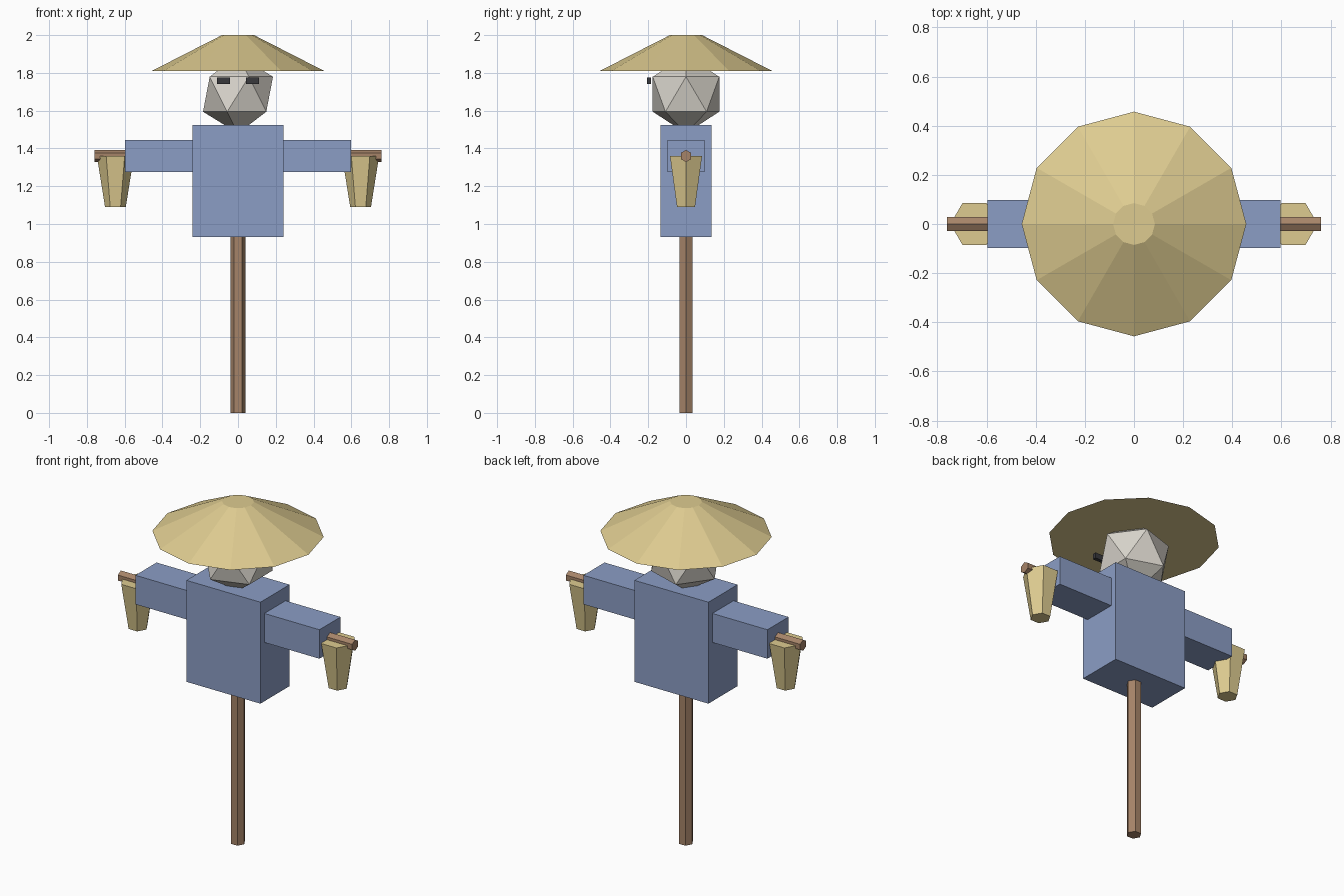
import bpy
import bmesh
from math import pi
from mathutils import Matrix, Vector

if "Cube" in bpy.data.objects:
    bpy.data.objects.remove(bpy.data.objects["Cube"])


def material(name, r, g, b):
    mat = bpy.data.materials.new(name)
    mat.use_nodes = True
    mat.diffuse_color = (r, g, b, 1)
    bsdf = mat.node_tree.nodes["Principled BSDF"]
    bsdf.inputs["Base Color"].default_value = (r, g, b, 1)
    bsdf.inputs["Roughness"].default_value = 0.9
    return mat


straw = material("straw", 0.73, 0.60, 0.28)
blue = material("blue cloth", 0.26, 0.34, 0.56)
wood = material("brown wood", 0.38, 0.23, 0.14)
sack = material("grey sackcloth", 0.69, 0.66, 0.60)
dark = material("charcoal", 0.04, 0.04, 0.045)


def finish(name, bm, mat):
    bmesh.ops.recalc_face_normals(bm, faces=bm.faces)
    mesh = bpy.data.meshes.new(name)
    bm.to_mesh(mesh)
    bm.free()
    mesh.materials.append(mat)
    obj = bpy.data.objects.new(name, mesh)
    bpy.context.collection.objects.link(obj)
    return obj


def box(name, low, high, mat):
    low, high = Vector(low), Vector(high)
    bm = bmesh.new()
    bmesh.ops.create_cube(bm, size=1, matrix=Matrix.Translation((low + high) / 2)
                          @ Matrix.Diagonal((high - low).to_4d()))
    return finish(name, bm, mat)


def tapered(name, sides, r_bottom, r_top, length, centre, mat, turn=Matrix()):
    # First corner lies on +x
    bm = bmesh.new()
    bmesh.ops.create_cone(bm, cap_ends=True, segments=sides, radius1=r_bottom,
                          radius2=r_top, depth=length)
    start = max(bm.verts, key=lambda v: v.co.y + v.co.x * 0.001).co
    spin = Matrix.Rotation(pi / 2 - Vector((0, 1)).angle_signed(start.xy), 4, "Z")
    bm.transform(Matrix.Translation(centre) @ turn @ spin)
    return finish(name, bm, mat)


# Wooden frame: upright pole and crossbar
tapered("pole", 6, 0.04, 0.04, 1.5, (0, 0, 0.75), wood)
tapered("crossbar", 6, 0.032, 0.032, 1.52, (0, 0, 1.36), wood,
        Matrix.Rotation(pi / 2, 4, "Y"))

# Clothing
box("torso", (-0.24, -0.135, 0.93), (0.24, 0.135, 1.525), blue)

# Head and hat
bm = bmesh.new()
bmesh.ops.create_icosphere(bm, subdivisions=1, radius=0.207,
                           matrix=Matrix.Translation((0, 0, 1.687)))
finish("head", bm, sack)
tapered("hat", 12, 0.457, 0.085, 0.19, (0, 0, 1.905), straw)

# Paired parts: sleeves, straw hands and eyes
for side, s in (("left", 1), ("right", -1)):
    inner, outer = sorted((s * 0.23, s * 0.597))
    box(side + "_sleeve", (inner, -0.098, 1.275), (outer, 0.098, 1.445), blue)
    tapered(side + "_straw_hand", 6, 0.055, 0.098, 0.27, (s * 0.649, 0, 1.225), straw)
    x = s * 0.077
    box(side + "_eye", (x - 0.034, -0.207, 1.742), (x + 0.034, -0.186, 1.775), dark)
